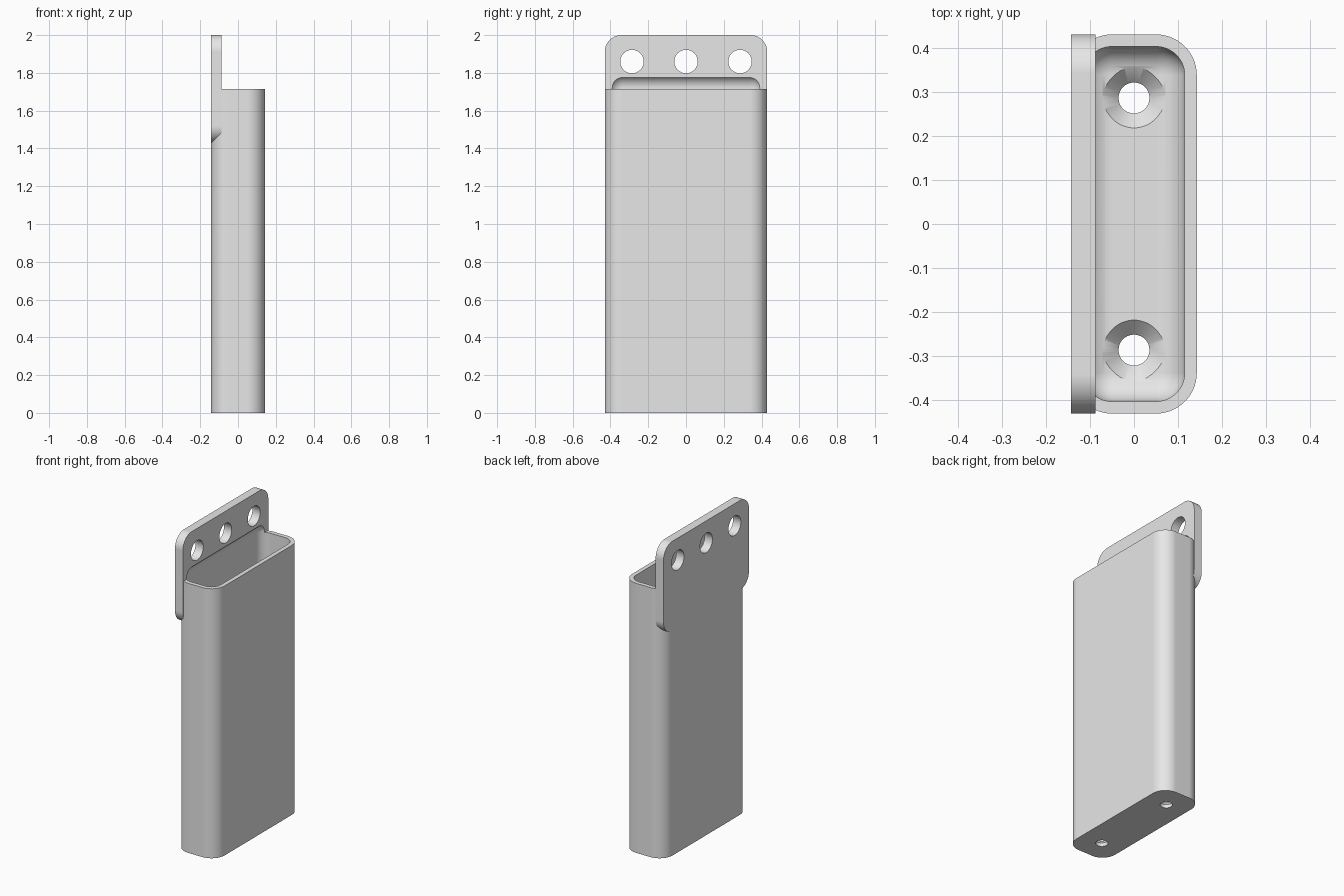
import bpy
import bmesh
import math
from mathutils import Matrix, Vector

cube = bpy.data.objects.get("Cube")
if cube:
    bpy.data.objects.remove(cube, do_unlink=True)

# Overall sizes
HALF_X, HALF_Y = 0.1425, 0.43
WALL, FLOOR = 0.0275, 0.055
RIM_Z, TOP_Z = 1.715, 2.0
OUTER_R, INNER_R = 0.0925, 0.065
HOLE_Y = 0.286

grey = bpy.data.materials.new("light_grey")
grey.use_nodes = True
grey.diffuse_color = (0.8, 0.8, 0.8, 1)
grey.node_tree.nodes["Principled BSDF"].inputs["Base Color"].default_value = (0.8, 0.8, 0.8, 1)


def make_object(name, bm):
    bmesh.ops.recalc_face_normals(bm, faces=bm.faces[:])
    mesh = bpy.data.meshes.new(name)
    bm.to_mesh(mesh)
    bm.free()
    mesh.materials.append(grey)
    obj = bpy.data.objects.new(name, mesh)
    bpy.context.collection.objects.link(obj)
    return obj


def rounded_box(name, low, high, radius, axis=None):
    """Box with rounded edges: those along one axis, or all of them."""
    low, high = Vector(low), Vector(high)
    bm = bmesh.new()
    bmesh.ops.create_cube(bm, size=1)
    bmesh.ops.scale(bm, vec=high - low, verts=bm.verts[:])
    bmesh.ops.translate(bm, vec=(low + high) / 2, verts=bm.verts[:])
    edges = [e for e in bm.edges if axis is None
             or abs(e.verts[0].co[axis] - e.verts[1].co[axis]) > 1e-4]
    bmesh.ops.bevel(bm, geom=edges, offset=radius, segments=14,
                    profile=0.5, affect='EDGES')
    return make_object(name, bm)


def turned(name, profile, matrix, sides=64):
    """Closed solid turned about its z axis from (radius, height) pairs."""
    bm = bmesh.new()
    rings = []
    for r, z in profile:
        angles = [2 * math.pi * i / sides for i in range(sides)]
        rings.append([bm.verts.new((r * math.cos(a), r * math.sin(a), z)) for a in angles])
    for a, b in zip(rings, rings[1:]):
        for i in range(sides):
            j = (i + 1) % sides
            bm.faces.new((a[i], a[j], b[j], b[i]))
    bm.faces.new(rings[0])
    bm.faces.new(rings[-1])
    bm.transform(matrix)
    return make_object(name, bm)


def cut(target, cutter):
    mod = target.modifiers.new("cut", 'BOOLEAN')
    mod.operation = 'DIFFERENCE'
    mod.solver = 'EXACT'
    mod.object = cutter
    bpy.ops.object.select_all(action='DESELECT')
    bpy.context.view_layer.objects.active = target
    target.select_set(True)
    bpy.ops.object.modifier_apply(modifier=mod.name)


# Main parts
holder_body = rounded_box("holder_body", (-HALF_X, -HALF_Y, 0), (HALF_X, HALF_Y, RIM_Z),
                          OUTER_R, axis=2)
hanging_plate = rounded_box("hanging_plate", (-HALF_X, -HALF_Y, 1.43),
                            (2 * WALL - HALF_X, HALF_Y, TOP_Z), 0.088, axis=0)

# Filleted pocket, which also scoops into the plate above the rim
pocket = rounded_box("pocket_cutter", (WALL - HALF_X, WALL - HALF_Y, FLOOR),
                     (HALF_X - WALL, HALF_Y - WALL, 1.787), INNER_R)
cut(holder_body, pocket)
cut(hanging_plate, pocket)
cutters = [pocket]

# Countersunk holes in the floor
for side in (-1, 1):
    hole = turned("floor_hole_cutter",
                  [(0.035, -0.05), (0.035, FLOOR - 0.033), (0.083, FLOOR + 0.015)],
                  Matrix.Translation((0, side * HOLE_Y, 0)))
    cut(holder_body, hole)
    cutters.append(hole)

# Hanging holes through the plate
for side in (-1, 0, 1):
    place = Matrix.Translation((-HALF_X, side * HOLE_Y, 1.86)) @ Matrix.Rotation(math.pi / 2, 4, 'Y')
    hole = turned("plate_hole_cutter", [(0.062, -0.1), (0.062, 0.15)], place)
    cut(hanging_plate, hole)
    cutters.append(hole)

for obj in cutters:
    bpy.data.objects.remove(obj, do_unlink=True)

# Smooth curves, crisp edges
for obj in (holder_body, hanging_plate):
    bpy.ops.object.select_all(action='DESELECT')
    obj.select_set(True)
    bpy.context.view_layer.objects.active = obj
    bpy.ops.object.shade_smooth_by_angle(angle=math.radians(30))
    normals = obj.modifiers.new("flat_face_normals", 'WEIGHTED_NORMAL')
    normals.keep_sharp = True
